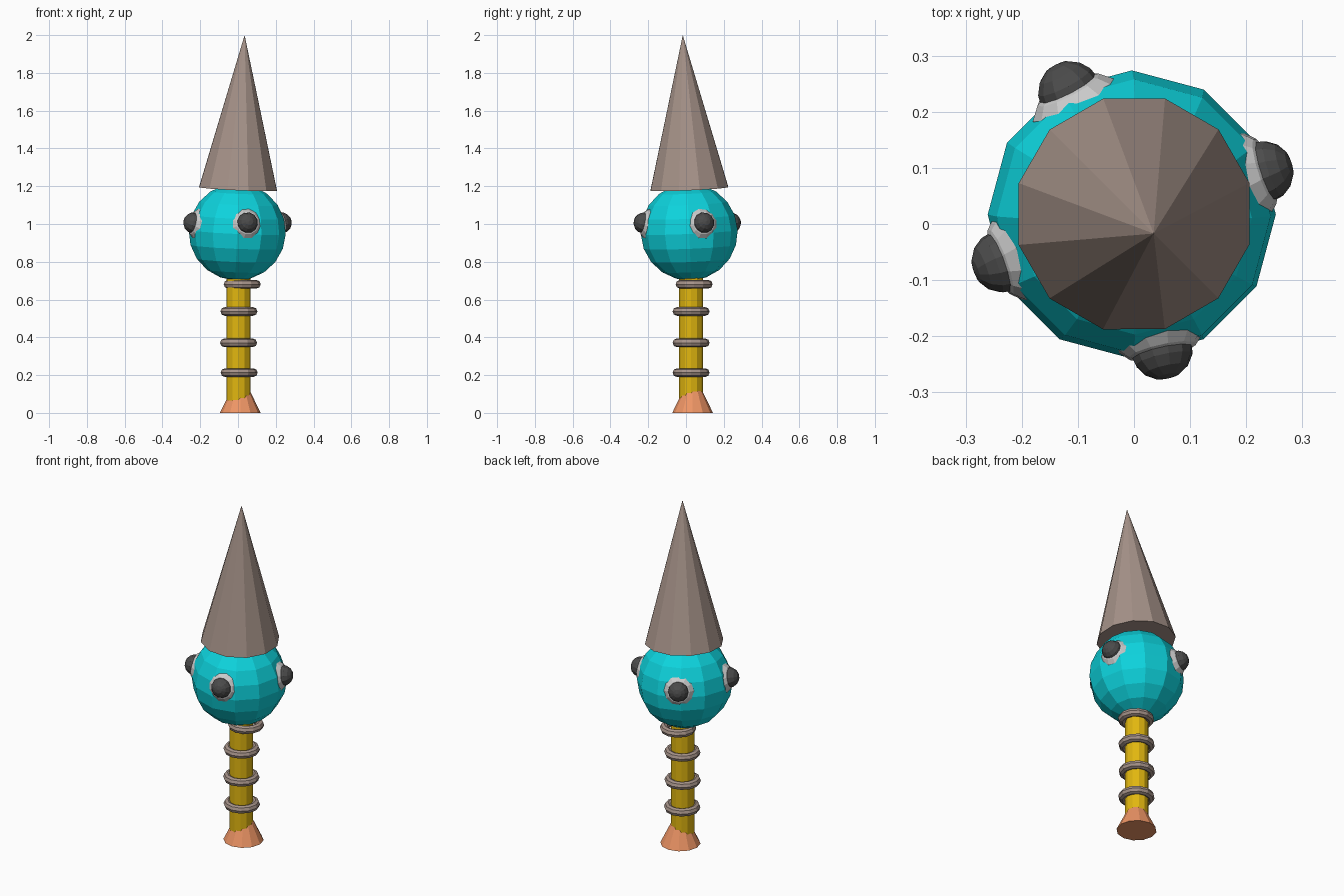
import bpy
from math import radians, cos, sin
from mathutils import Vector, Euler

if "Cube" in bpy.data.objects:
    bpy.data.objects.remove(bpy.data.objects["Cube"])


def material(name, r, g, b):
    m = bpy.data.materials.new(name)
    m.diffuse_color = (r, g, b, 1)
    m.use_nodes = True
    m.node_tree.nodes["Principled BSDF"].inputs["Base Color"].default_value = m.diffuse_color
    return m


BROWN = material("brown", 0.38, 0.29, 0.25)
TEAL = material("teal", 0.004, 0.65, 0.72)
YELLOW = material("yellow", 0.75, 0.47, 0.005)
ORANGE = material("orange", 0.85, 0.30, 0.13)
LIGHT = material("light_grey", 0.52, 0.52, 0.52)
DARK = material("dark_grey", 0.07, 0.07, 0.07)


def finish(name, mat, rot=None, scale=None):
    ob = bpy.context.object
    ob.name = name
    ob.data.materials.append(mat)
    if rot is not None:
        ob.rotation_euler = rot
    if scale is not None:
        ob.scale = scale
    return ob


def aim(direction, spin=0):
    """Rotation taking z onto direction, after spinning about z."""
    tilt = Vector((0, 0, 1)).rotation_difference(direction)
    return (tilt @ Euler((0, 0, spin)).to_quaternion()).to_euler()


# Slightly tilted spike hat
base, tip = Vector((0, 0.018, 1.187)), Vector((0.035, -0.017, 2.0))
axis = tip - base
bpy.ops.mesh.primitive_cone_add(vertices=12, radius1=0.213, radius2=0,
                                depth=axis.length, location=(base + tip) / 2)
finish("spike_hat", BROWN, aim(axis, radians(15)))

# Round head
head = Vector((-0.004, 0.017, 0.958))
bpy.ops.mesh.primitive_uv_sphere_add(segments=12, ring_count=10, radius=0.257, location=head)
finish("head", TEAL, aim(axis))

# Four eyes around the head
for i, angle in enumerate((-77.5, 18, 117, 200)):
    a, e = radians(angle), radians(11)
    d = Vector((cos(a) * cos(e), sin(a) * cos(e), sin(e)))
    bpy.ops.mesh.primitive_uv_sphere_add(segments=12, ring_count=8, radius=1,
                                         location=head + d * 0.21)
    finish(f"eyeball_{i}", LIGHT, aim(d), (0.088, 0.088, 0.062))
    bpy.ops.mesh.primitive_uv_sphere_add(segments=12, ring_count=8, radius=0.057,
                                         location=head + d * 0.248)
    finish(f"pupil_{i}", DARK, aim(d))

# Stalk
bpy.ops.mesh.primitive_cylinder_add(vertices=12, radius=0.064, depth=0.72,
                                    location=(0.003, 0.027, 0.39))
finish("stalk", YELLOW)

# Rings on the stalk
for i, (x, y, z) in enumerate(((0.006, 0.027, 0.213), (0.003, 0.027, 0.371),
                               (0.005, 0.027, 0.537), (0.022, 0.043, 0.681))):
    bpy.ops.mesh.primitive_torus_add(major_segments=12, minor_segments=8, major_radius=0.075,
                                     minor_radius=0.023, location=(x, y, z))
    finish(f"stalk_ring_{i}", BROWN)

# Flared foot, its top running into the stalk
bpy.ops.mesh.primitive_cone_add(vertices=12, radius1=0.108, radius2=0.03, depth=0.16,
                                location=(0.012, 0.035, 0.08))
finish("flared_foot", ORANGE)
